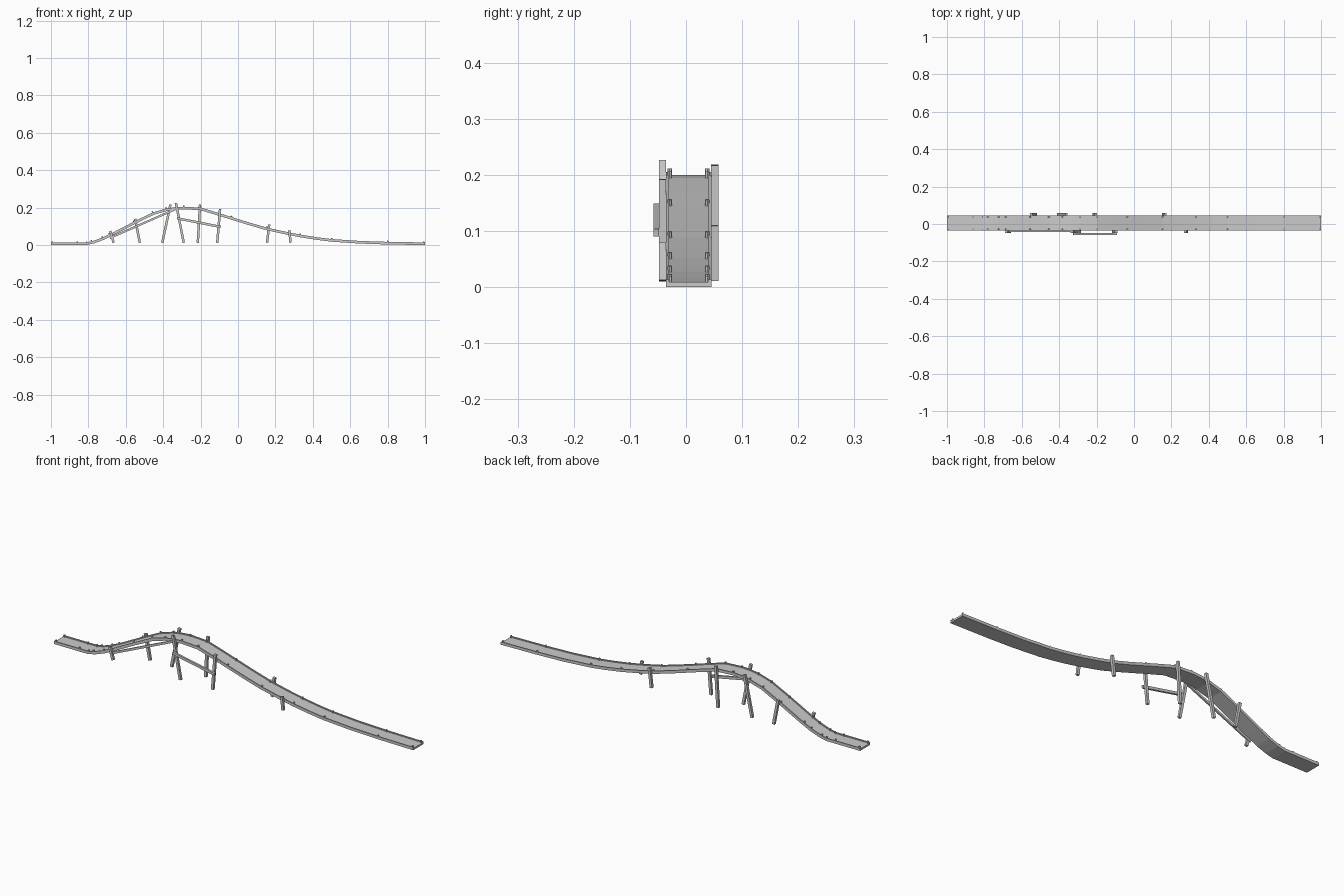
import bpy, bmesh, math
from mathutils import Vector, Matrix

if "Cube" in bpy.data.objects:
    bpy.data.objects.remove(bpy.data.objects["Cube"])

# Underside path of the track (x, z)
PATH = [(-1, 0), (-.81, 0), (-.77, .009), (-.72, .027), (-.66, .056), (-.55, .113),
        (-.45, .162), (-.38, .182), (-.33, .189), (-.29, .191), (-.2, .186), (-.12, .162),
        (-.04, .137), (.06, .106), (.15, .08), (.24, .06), (.33, .042), (.42, .028),
        (.5, .018), (.65, .008), (.8, .003), (1, 0)]
# Channel cross-section (y, offset from underside)
SECTION = [(-.036, 0), (.045, 0), (.045, .014), (.039, .014),
           (.039, .009), (-.030, .009), (-.030, .014), (-.036, .014)]


def finish(bm, name):
    bmesh.ops.recalc_face_normals(bm, faces=bm.faces)
    me = bpy.data.meshes.new(name)
    bm.to_mesh(me)
    bm.free()
    ob = bpy.data.objects.new(name, me)
    bpy.context.collection.objects.link(ob)
    return ob


def frame(x):
    """Point on the path and its upward normal."""
    for (x0, z0), (x1, z1) in zip(PATH, PATH[1:]):
        if x <= x1:
            n = Vector((z0 - z1, 0, x1 - x0)).normalized()
            return Vector((x, 0, z0 + (z1 - z0) * (x - x0) / (x1 - x0))), n


def beam(name, a, b, y0, y1, width=.013):
    """Square timber between two (x, z) points, spanning y0 to y1."""
    bm = bmesh.new()
    a, b = Vector((a[0], 0, a[1])), Vector((b[0], 0, b[1]))
    d = b - a
    rot = Matrix.Rotation(math.atan2(-d.z, d.x), 4, 'Y')
    mat = Matrix.Translation((a + b) / 2 + Vector((0, (y0 + y1) / 2, 0))) @ rot
    bmesh.ops.create_cube(bm, size=1, matrix=mat @ Matrix.Diagonal((d.length, y1 - y0, width, 1)))
    return finish(bm, name)


# Track channel swept along the path
bm = bmesh.new()
rings = []
for i, (x, z) in enumerate(PATH):
    p, q = PATH[max(i - 1, 0)], PATH[min(i + 1, len(PATH) - 1)]
    n = Vector((p[1] - q[1], 0, q[0] - p[0])).normalized()
    if i in (0, len(PATH) - 1):
        n = Vector((0, 0, 1))
    rings.append([bm.verts.new(Vector((x, y, z)) + n * h) for y, h in SECTION])
k = len(SECTION)
for r, s in zip(rings, rings[1:]):
    for j in range(k):
        bm.faces.new((r[j], r[(j + 1) % k], s[(j + 1) % k], s[j]))
for r in (rings[0], rings[-1]):
    bm.faces.new(r)
finish(bm, "track_channel")

# Small pegs along both rims
bm = bmesh.new()
for x in (-.992, -.86, -.81, -.78, -.72, -.68, -.55, -.45, -.38, -.29,
          -.2, -.04, .15, .33, .5, .8, .992):
    p, n = frame(x)
    for y in (-.029, .038):
        mat = (Matrix.Translation(p + n * .013 + Vector((0, y, 0)))
               @ n.to_track_quat('Z', 'Y').to_matrix().to_4x4())
        bmesh.ops.create_cone(bm, cap_ends=True, segments=8, radius1=.004, radius2=.004,
                              depth=.014, matrix=mat)
finish(bm, "rim_pegs")

# Leaning posts on the front side
for i, (a, b) in enumerate([((-.683, .075), (-.665, .012)), ((-.332, .225), (-.29, .012)),
                            ((-.096, .192), (-.111, .012)), ((.274, .079), (.281, .012))]):
    beam(f"front_post_{i + 1}", a, b, -.048, -.036)

# Leaning posts on the back side
for i, (a, b) in enumerate([((-.55, .14), (-.525, .012)), ((-.361, .217), (-.405, .012)),
                            ((-.203, .217), (-.215, .012)), ((.167, .11), (.155, .012))]):
    beam(f"back_post_{i + 1}", a, b, .045, .058)

# Diagonal brace and crossbar
beam("diagonal_brace", (-.685, .038), (-.32, .198), -.042, -.034, .011)
beam("crossbar", (-.326, .143), (-.092, .097), -.058, -.048)
